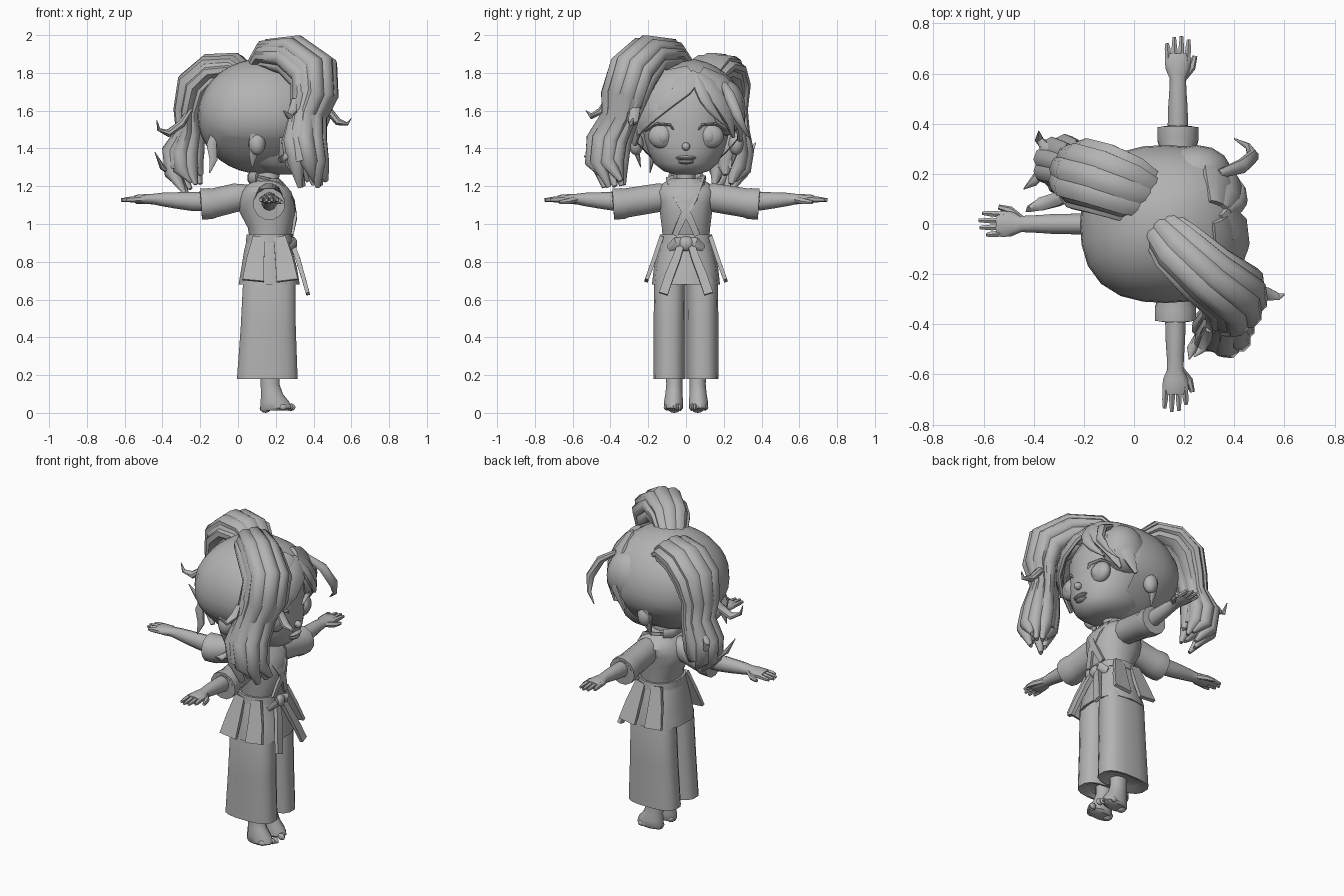
import bpy, bmesh, math, random
from mathutils import Vector, Matrix

random.seed(4)
GREY = bpy.data.materials.new("plain_grey")
GREY.diffuse_color = (0.45, 0.45, 0.45, 1)


def finish(name, bm, angle=40):
    bmesh.ops.recalc_face_normals(bm, faces=bm.faces)
    me = bpy.data.meshes.new(name)
    bm.to_mesh(me)
    bm.free()
    ob = bpy.data.objects.new(name, me)
    bpy.context.collection.objects.link(ob)
    me.materials.append(GREY)
    bpy.ops.object.select_all(action='DESELECT')
    bpy.context.view_layer.objects.active = ob
    ob.select_set(True)
    bpy.ops.object.shade_smooth_by_angle(angle=math.radians(angle))


def skin(name, rings, angle=40):
    bm = bmesh.new()
    loops = [[bm.verts.new(p) for p in r] for r in rings]
    for a, b in zip(loops, loops[1:]):
        for i in range(len(a)):
            j = (i + 1) % len(a)
            bm.faces.new((a[i], a[j], b[j], b[i]))
    bm.faces.new(loops[0])
    bm.faces.new(loops[-1])
    finish(name, bm, angle)


def loft(name, rows, n=16, power=1.0):
    """Stack of level rings: z, centre x, centre y, radius x, radius y."""
    def c(v):
        return math.copysign(abs(v) ** power, v)
    angs = [math.tau * (i + .5) / n for i in range(n)]
    skin(name, [[(cx + rx * c(math.cos(t)), cy + ry * c(math.sin(t)), z) for t in angs]
                for z, cx, cy, rx, ry in rows])


def tube(name, pts, side, n=8, place=None):
    """Path of x, y, z, half width along side, half depth; side may be one vector or one per point."""
    place = place or Matrix.Identity(4)
    P = [Vector(p[:3]) for p in pts]
    rings = []
    for i, p in enumerate(pts):
        t = (P[min(i + 1, len(P) - 1)] - P[max(i - 1, 0)]).normalized()
        s = Vector(side[i] if isinstance(side, list) else side)
        s = (s - t * s.dot(t)).normalized()
        d = s.cross(t)
        rings.append([place @ (P[i] + s * p[3] * math.cos(a) + d * p[4] * math.sin(a))
                      for a in [math.tau * (k + .5) / n for k in range(n)]])
    skin(name, rings, 50)


def ball(name, c, r, seg=16):
    bm = bmesh.new()
    bmesh.ops.create_uvsphere(bm, u_segments=seg, v_segments=seg * 3 // 4, radius=1,
                              matrix=Matrix.Translation(c) @ Matrix.Diagonal((*r, 1)))
    finish(name, bm)


# Trousers and feet
for s, tag in ((-1, "right"), (1, "left")):
    loft("trouser_leg_" + tag, [(.92, .165, s * .05, .10, .06), (.70, .165, s * .085, .14, .085),
                                (.45, .16, s * .087, .148, .086), (.18, .155, s * .088, .163, .086),
                                (.18, .155, s * .088, .145, .075), (.20, .155, s * .088, .10, .055)], 16, .75)
    loft("foot_" + tag, [(.28, .165, s * .062, .055, .045), (.15, .17, s * .062, .052, .044),
                         (.10, .18, s * .064, .060, .047), (.06, .195, s * .066, .078, .052),
                         (.025, .20, s * .066, .085, .052), (.012, .19, s * .066, .07, .04)], 12)
    for k in range(5):
        ball("toe_" + tag, (.28 - .011 * k, s * (.03 + .019 * k), .03), (.024, .012, .02 - .001 * k), 8)
    ball("heel_" + tag, (.145, s * .062, .025), (.03, .035, .025), 8)

# Jacket body, flared hem and belt
loft("jacket", [(.92, .165, 0, .105, .125), (.98, .17, 0, .12, .13), (1.06, .155, 0, .148, .14),
                (1.12, .15, 0, .152, .15), (1.17, .15, 0, .135, .165), (1.205, .15, 0, .105, .14),
                (1.24, .155, 0, .065, .085)], 16, .85)
loft("jacket_hem", [(.94, .165, 0, .115, .13), (.86, .16, 0, .13, .15), (.77, .165, 0, .15, .17),
                    (.68, .165, 0, .165, .18), (.68, .165, 0, .15, .165), (.72, .165, 0, .12, .14)], 14, .8)
loft("belt", [(.90, .165, 0, .12, .14), (.90, .165, 0, .125, .145),
              (.945, .165, 0, .122, .14), (.945, .165, 0, .11, .13)], 16, .85)
ball("belt_knot", (.285, 0, .895), (.03, .045, .04), 10)
for s in (-1, 1):
    tube("belt_tail", [(.28, s * .02, .91, .024, .018), (.315, s * .05, .82, .03, .018),
                       (.345, s * .09, .72, .034, .016), (.37, s * .12, .63, .034, .014)], (0, 1, 0), 4)
    tube("belt_loop", [(.28, s * .01, .91, .012, .02), (.30, s * .05, .90, .014, .03),
                       (.27, s * .09, .87, .01, .02)], (1, 0, 0), 6)
    for x, lean in ((.11, -.03), (.22, .04)):
        tube("hem_flap", [(x, s * .13, .93, .045, .016), (x + lean * .6, s * .17, .81, .066, .016),
                          (x + lean, s * .21, .70, .08, .014)], (1, 0, 0), 4)
    tube("lapel", [(.10, s * .085, 1.245, .03, .012), (.225, s * .075, 1.215, .03, .014),
                   (.285, s * .04, 1.13, .028, .014), (.305, -s * .015, 1.04, .028, .012),
                   (.285, -s * .06, .94, .022, .01)], (0, 1, .3), 4)
tube("collar", [(.10, -.085, 1.245, .012, .03), (.065, -.05, 1.245, .012, .03), (.06, .05, 1.245, .012, .03),
                (.10, .085, 1.245, .012, .03)], (1, 0, 0), 6)
loft("neck", [(1.15, .155, 0, .07, .06), (1.22, .16, 0, .058, .05), (1.36, .17, 0, .06, .055)], 12)

# Three arms, built along +x and turned into place
for tag, ang, cx, cut in (("right", -90, .165, 0), ("left", 90, .175, 0), ("rear", 180, .13, .06)):
    M = Matrix.Translation((cx, 0, 0)) @ Matrix.Rotation(math.radians(ang), 4, 'Z')
    side = (0, 1, 0)
    e = .385 - cut
    tube("sleeve_" + tag, [(.05, 0, 1.15, .06, .06), (.14, 0, 1.14, .072, .078), (e - .07, 0, 1.112, .078, .08),
                           (e - .05, 0, 1.108, .085, .085), (e, 0, 1.105, .085, .085),
                           (e, 0, 1.105, .07, .072), (e - .04, 0, 1.11, .045, .05)], side, 12, M)
    tube("forearm_" + tag, [(.26, 0, 1.12, .043, .052), (.38, 0, 1.12, .043, .05), (.46, 0, 1.125, .041, .043),
                            (.53, 0, 1.13, .036, .036), (.58, 0, 1.132, .034, .028), (.62, 0, 1.132, .052, .026),
                            (.66, 0, 1.132, .055, .024), (.68, 0, 1.132, .045, .018)], side, 10, M)
    for k in range(4):
        y = (k - 1.5) * .025
        tip = (.735, .75, .745, .72)[k]
        tube("finger_" + tag, [(.65, y, 1.132, .014, .017), (.70, y * 1.1, 1.13, .013, .015),
                               (tip, y * 1.15, 1.127, .008, .009)], side, 6, M)
    th = 1 if tag == "right" else -1
    tube("thumb_" + tag, [(.585, th * .02, 1.13, .018, .018), (.625, th * .055, 1.12, .017, .016),
                          (.67, th * .068, 1.115, .01, .01)], (0, 0, 1), 6, M)

# Face
loft("face", [(1.262, .25, 0, .05, .06), (1.28, .24, 0, .12, .12), (1.32, .21, 0, .18, .17),
              (1.38, .19, 0, .215, .20), (1.45, .18, 0, .23, .222), (1.54, .17, 0, .235, .235),
              (1.64, .15, 0, .25, .24), (1.74, .14, 0, .21, .20), (1.80, .14, 0, .12, .12)], 24, .92)
ball("nose", (.415, 0, 1.41), (.025, .022, .022), 10)
ball("upper_lip", (.395, 0, 1.35), (.028, .055, .012), 10)
ball("lower_lip", (.39, 0, 1.33), (.028, .042, .014), 10)
for s in (-1, 1):
    ball("eye", (.355, s * .125, 1.465), (.045, .075, .065), 16)
    ball("iris", (.363, s * .12, 1.465), (.043, .045, .05), 12)
    tube("eyelid", [(.375, s * .045, 1.47, .006, .012), (.395, s * .085, 1.525, .008, .016),
                    (.375, s * .155, 1.53, .008, .016), (.32, s * .215, 1.49, .005, .006)], (0, 0, 1), 6)
    ball("ear", (.10, s * .265, 1.425), (.045, .04, .06), 12)

# Hair cap: squarish dome narrowing to the nape, opened over the face along two slanted cuts
bm = bmesh.new()
bmesh.ops.create_uvsphere(bm, u_segments=24, v_segments=18, radius=1)
for v in bm.verts:
    k = 1 + .07 * math.sin(2 * math.atan2(v.co.y, v.co.x)) ** 2
    v.co = Vector((.125 + .34 * k * v.co.x, .315 * k * v.co.y, 1.57 + .305 * v.co.z))
    v.co.y *= 1 - 1.1 * max(0, 1.49 - v.co.z)
CUTS = [((.3, .06, 1.77), (0, -1, 1.05)), ((.3, .06, 1.77), (0, 1, .8)), ((.22, 0, 1.5), (-1, 0, 0))]
for co, no in CUTS:
    bmesh.ops.bisect_plane(bm, geom=bm.verts[:] + bm.edges[:] + bm.faces[:], plane_co=co, plane_no=no)
gone = [f for f in bm.faces
        if all((f.calc_center_median() - Vector(co)).dot(Vector(no)) < 0 for co, no in CUTS)]
bmesh.ops.delete(bm, geom=gone, context='FACES')
finish("hair_cap", bm, 60)
ball("side_hair", (.25, .205, 1.615), (.14, .11, .15), 14)


# Fringe locks that lie on the dome, given as y, z points
def fringe(name, yz, w):
    pts, sides = [], []
    wid = [.55, 1, .95, .7, .15]
    for i, (y, z) in enumerate(yz):
        q = max(.03, 1 - (y / .33) ** 2 - ((z - 1.57) / .32) ** 2)
        p = Vector((.125 + .335 * math.sqrt(q), y, z))
        nrm = Vector(((p.x - .125) / .112, y / .109, (z - 1.57) / .102))
        a, b = yz[max(i - 1, 0)], yz[min(i + 1, len(yz) - 1)]
        sides.append(nrm.cross(Vector((0, b[0] - a[0], b[1] - a[1]))).normalized())
        pts.append((*p, w * wid[i], .022 * (.5 + .5 * wid[i])))
    tube(name, pts, sides, 8)


fringe("fringe_right", [(.06, 1.79), (-.02, 1.73), (-.11, 1.66), (-.19, 1.58), (-.25, 1.48)], .07)
fringe("fringe_right_side", [(.02, 1.81), (-.10, 1.76), (-.20, 1.67), (-.255, 1.57), (-.27, 1.42)], .08)
fringe("fringe_left", [(.06, 1.79), (.12, 1.73), (.18, 1.65), (.23, 1.56), (.25, 1.46)], .055)
fringe("fringe_left_side", [(.08, 1.81), (.18, 1.75), (.25, 1.66), (.285, 1.56), (.285, 1.44)], .07)
fringe("fringe_middle", [(.05, 1.78), (.075, 1.72), (.10, 1.66), (.14, 1.60), (.20, 1.53)], .035)


# Loose locks
def lock(name, pts, w, d, side=(0, 1, 0)):
    m = len(pts) - 1
    f = [.6, 1.0, .95, .75, .45, .1]
    tube(name, [(*p, w * f[round(5 * i / m)], d * f[round(5 * i / m)]) for i, p in enumerate(pts)], side, 8)


lock("loose_lock_left", [(.34, .2, 1.74), (.43, .23, 1.68), (.475, .27, 1.58), (.455, .31, 1.50), (.40, .34, 1.45)],
     .03, .025)
for s in (-1, 1):
    lock("temple_lock", [(.08, s * .28, 1.50), (.085, s * .275, 1.42), (.08, s * .255, 1.36), (.075, s * .24, 1.30)],
         .03, .018, (1, 0, 0))
lock("nape_lock", [(-.12, -.17, 1.50), (-.14, -.18, 1.42), (-.13, -.18, 1.34), (-.15, -.19, 1.27)],
     .03, .02, (1, 0, 0))


# Bunches: a core tube, wavy clumps round it and ragged tips
def bunch(name, path, az):
    side = Vector((-math.sin(az), math.cos(az), 0))
    last = len(path) - 1
    tube(name + "_core", [(*p[:3], p[3] * .92, p[4] * .92) for p in path[:-1]], side, 14)
    for k in range(8):
        a = math.tau * (k + random.uniform(-.25, .25)) / 8
        pts = []
        for i, p in enumerate(path):
            t = (Vector(path[min(i + 1, last)][:3]) - Vector(path[max(i - 1, 0)][:3])).normalized()
            d = side.cross(t)
            q = Vector(p[:3]) + .64 * (side * p[3] * math.cos(a) + d * p[4] * math.sin(a))
            taper = .42
            if i == last:
                taper = .14
                q += side * random.uniform(-.03, .03) + Vector((0, 0, random.uniform(-.02, .04)))
            pts.append((*q, p[3] * taper, p[4] * taper))
        tube(name + "_clump", pts, side, 8)


bunch("front_bunch", [(.10, -.01, 1.82, .08, .05), (.17, -.09, 1.895, .11, .085), (.29, -.20, 1.89, .125, .11),
                      (.40, -.28, 1.80, .135, .13), (.405, -.325, 1.68, .135, .115), (.37, -.35, 1.57, .115, .085),
                      (.35, -.41, 1.44, .125, .11), (.365, -.42, 1.33, .115, .115), (.40, -.37, 1.20, .11, .075)],
      math.radians(-45))
bunch("rear_bunch", [(.06, .11, 1.78, .10, .05), (-.02, .14, 1.825, .13, .08), (-.13, .18, 1.81, .14, .095),
                     (-.215, .20, 1.73, .14, .105), (-.25, .21, 1.60, .115, .085), (-.25, .23, 1.49, .105, .075),
                     (-.29, .24, 1.38, .115, .11), (-.285, .23, 1.29, .11, .105), (-.235, .20, 1.20, .10, .07)],
      math.radians(160))

# Curled flicks
lock("flick_front", [(.44, -.29, 1.68), (.48, -.27, 1.60), (.53, -.28, 1.54), (.58, -.29, 1.53), (.60, -.28, 1.56)],
     .03, .022)
lock("flick_front_outer", [(.30, -.42, 1.66), (.29, -.45, 1.60), (.27, -.50, 1.57), (.24, -.53, 1.60)],
     .025, .02, (1, 0, 0))
lock("flick_front_low", [(.30, -.42, 1.42), (.26, -.46, 1.36), (.23, -.50, 1.34), (.22, -.54, 1.36)], .03, .025)
lock("flick_rear", [(-.24, .12, 1.62), (-.30, .10, 1.53), (-.37, .08, 1.48), (-.42, .06, 1.50), (-.43, .05, 1.55)],
     .03, .022)
lock("flick_rear_outer", [(-.30, .27, 1.46), (-.36, .31, 1.40), (-.38, .34, 1.38), (-.38, .37, 1.43)], .028, .02)
lock("flick_rear_low", [(-.30, .25, 1.33), (-.36, .22, 1.27), (-.40, .17, 1.30), (-.44, .14, 1.38)], .028, .02)
